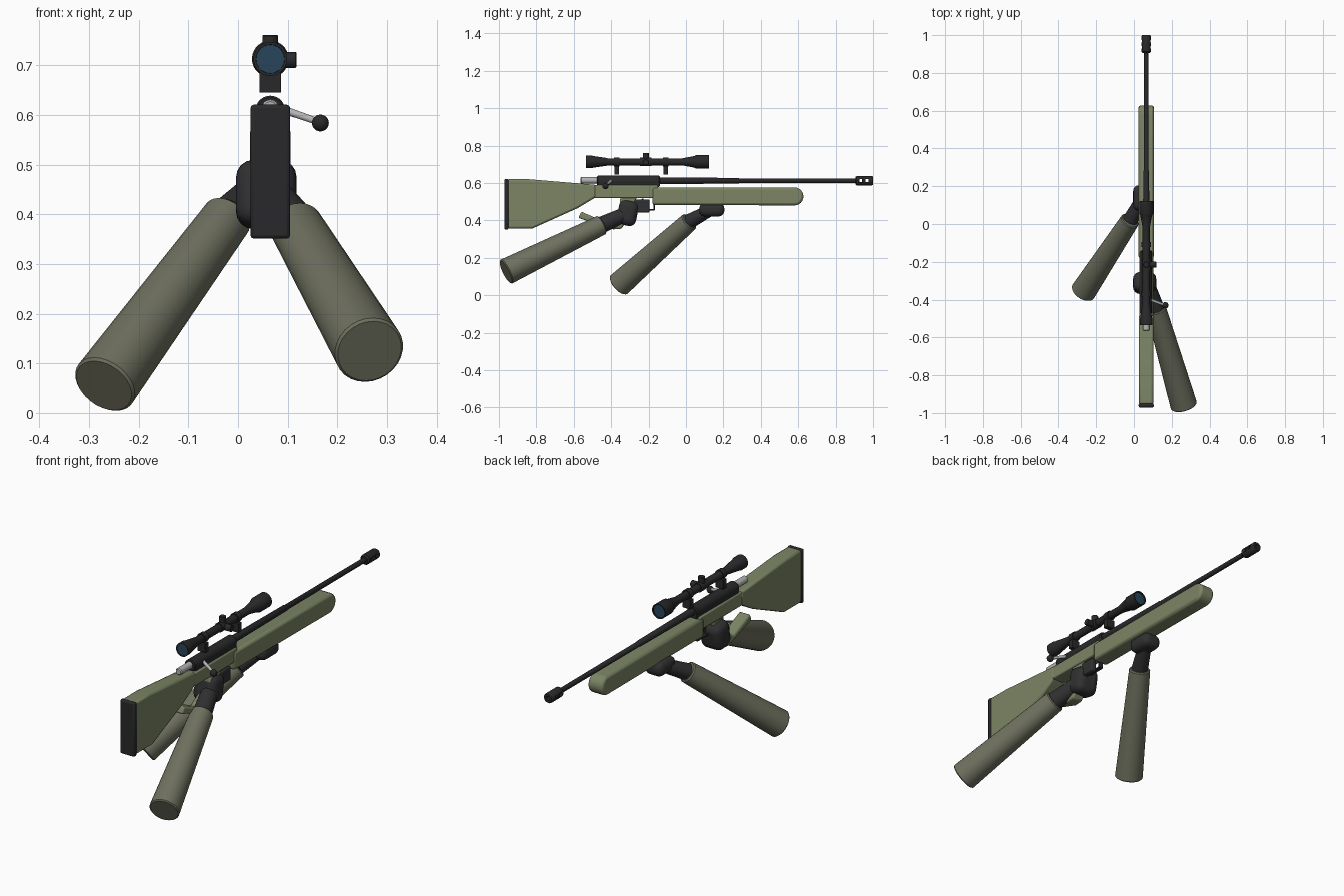
import bpy
import bmesh
import math
from mathutils import Vector

cube = bpy.data.objects.get("Cube")
if cube:
    bpy.data.objects.remove(cube, do_unlink=True)

CX = 0.065          # the rifle sits off centre
BORE = 0.612        # height of the barrel axis
SIGHT = 0.713       # height of the scope axis


def material(name, *rgb):
    m = bpy.data.materials.new(name)
    m.use_nodes = True
    m.diffuse_color = (*rgb, 1)
    m.node_tree.nodes["Principled BSDF"].inputs["Base Color"].default_value = (*rgb, 1)
    return m


OLIVE = material("olive_stock", 0.20, 0.235, 0.13)
CLOTH = material("sleeve_cloth", 0.16, 0.165, 0.115)
BLACK = material("black_metal", 0.022, 0.022, 0.024)
GLOVE = material("glove", 0.03, 0.03, 0.032)
STEEL = material("steel", 0.45, 0.45, 0.46)
GLASS = material("glass", 0.02, 0.06, 0.10)


def finish(name, bm, mat, bevel=0, segments=2):
    bmesh.ops.recalc_face_normals(bm, faces=bm.faces)
    mesh = bpy.data.meshes.new(name)
    bm.to_mesh(mesh)
    bm.free()
    ob = bpy.data.objects.new(name, mesh)
    bpy.context.collection.objects.link(ob)
    mesh.materials.append(mat)
    if bevel:
        mod = ob.modifiers.new("Bevel", "BEVEL")
        mod.width, mod.segments = bevel, segments
        mod.limit_method, mod.angle_limit = "ANGLE", math.radians(35)
    bpy.ops.object.select_all(action="DESELECT")
    ob.select_set(True)
    bpy.context.view_layer.objects.active = ob
    bpy.ops.object.shade_smooth_by_angle(angle=math.radians(35))
    return ob


def lathe(name, profile, mat, origin=(0, 0, 0), axis=(0, 1, 0), sides=28):
    """Revolve (distance, radius) pairs around an axis."""
    bm = bmesh.new()
    rings = []
    for d, r in profile:
        rings.append([bm.verts.new((r * math.cos(a), r * math.sin(a), d))
                      for a in (math.tau * i / sides for i in range(sides))])
    for a, b in zip(rings, rings[1:]):
        for i in range(sides):
            j = (i + 1) % sides
            bm.faces.new((a[i], a[j], b[j], b[i]))
    bm.faces.new(rings[0])
    bm.faces.new(rings[-1])
    ob = finish(name, bm, mat)
    ob.location = origin
    ob.rotation_euler = Vector(axis).to_track_quat("Z", "Y").to_euler()
    return ob


def rod(name, start, end, r0, r1, mat, soft=0):
    a, b = Vector(start), Vector(end)
    n = (b - a).length
    profile = [(0, r0), (n, r1)]
    if soft:
        profile = [(0, r0 - soft), (soft, r0), (n - soft, r1), (n, r1 - soft)]
    return lathe(name, profile, mat, a, b - a)


def slab(name, outline, half, mat, bevel=0.01):
    """Extrude a side outline of (y, z) points across the width."""
    bm = bmesh.new()
    face = bm.faces.new([bm.verts.new((CX - half, y, z)) for y, z in outline])
    out = bmesh.ops.extrude_face_region(bm, geom=[face])["geom"]
    bmesh.ops.translate(bm, vec=(half * 2, 0, 0),
                        verts=[v for v in out if isinstance(v, bmesh.types.BMVert)])
    return finish(name, bm, mat, bevel)


def box(name, centre, size, mat, bevel=0.004, tilt=0, segments=2):
    bm = bmesh.new()
    bmesh.ops.create_cube(bm, size=1)
    bmesh.ops.scale(bm, vec=size, verts=bm.verts)
    ob = finish(name, bm, mat, bevel, segments)
    ob.location, ob.rotation_euler = centre, (tilt, 0, 0)
    return ob


def ball(name, centre, radius, mat):
    bm = bmesh.new()
    bmesh.ops.create_uvsphere(bm, u_segments=20, v_segments=12, radius=radius)
    ob = finish(name, bm, mat)
    ob.location = centre
    return ob


# Stock
slab("butt_stock", [(-0.955, 0.62), (-0.84, 0.62), (-0.48, 0.59), (-0.48, 0.525),
                    (-0.58, 0.465), (-0.82, 0.357), (-0.955, 0.357)], 0.038, OLIVE)
box("butt_pad", (CX, -0.96, 0.486), (0.08, 0.022, 0.27), BLACK, 0.007)
slab("stock_body", [(-0.49, 0.588), (-0.15, 0.588), (-0.15, 0.52), (-0.49, 0.52)], 0.037, OLIVE, 0.006)
nose = [(0.58 + 0.048 * math.cos(a), 0.528 + 0.048 * math.sin(a))
        for a in (math.radians(d) for d in range(-90, 91, 15))]
slab("forend", [(-0.18, 0.577), (-0.18, 0.483)] + nose, 0.041, OLIVE, 0.012)
slab("pistol_grip", [(-0.575, 0.413), (-0.56, 0.447), (-0.43, 0.39), (-0.36, 0.43),
                     (-0.35, 0.53), (-0.26, 0.53), (-0.30, 0.42), (-0.345, 0.355),
                     (-0.39, 0.352)], 0.03, OLIVE, 0.008)

# Receiver, bolt and barrel
lathe("receiver", [(-0.475, 0.026), (-0.47, 0.03), (-0.145, 0.03), (-0.14, 0.026)], BLACK, (CX, 0, 0.609))
box("receiver_bed", (CX, -0.305, 0.592), (0.056, 0.33, 0.024), BLACK)
lathe("bolt_shroud", [(-0.565, 0.013), (-0.56, 0.017), (-0.46, 0.017)], STEEL, (CX, 0, 0.614))
rod("bolt_handle", (0.085, -0.40, 0.613), (0.16, -0.428, 0.587), 0.008, 0.007, STEEL)
ball("bolt_knob", (0.166, -0.43, 0.584), 0.017, BLACK)
lathe("barrel", [(-0.15, 0.018), (0.28, 0.015), (0.283, 0.013), (0.92, 0.012)], BLACK, (CX, 0, BORE))

# Muzzle brake with cross ports and an open bore
brake = lathe("muzzle_brake", [(0.905, 0.019), (0.912, 0.025), (0.994, 0.025), (1, 0.021),
                               (1, 0.01), (0.975, 0.01)], BLACK, (CX, 0, BORE))
for y in (0.935, 0.968):
    port = box("port_cutter", (CX, y, BORE), (0.1, 0.014, 0.016), BLACK, 0)
    port.hide_render = True
    bpy.context.view_layer.objects.active = brake
    cut = brake.modifiers.new("Port", "BOOLEAN")
    cut.object, cut.operation = port, "DIFFERENCE"
    bpy.ops.object.modifier_apply(modifier=cut.name)
    bpy.data.objects.remove(port, do_unlink=True)

# Trigger guard and trigger
for name, y, z, sy, sz in (("guard_front", -0.17, 0.49, 0.007, 0.07),
                           ("guard_bottom", -0.215, 0.457, 0.095, 0.007)):
    box(name, (CX, y, z), (0.024, sy, sz), BLACK, 0.002)
box("trigger", (CX, -0.225, 0.49), (0.01, 0.01, 0.055), BLACK, 0.002, 0.3)

# Scope
lathe("scope_tube", [(-0.528, 0.028), (-0.535, 0.029), (-0.535, 0.034), (-0.505, 0.034),
                     (-0.495, 0.031), (-0.425, 0.021), (-0.42, 0.019), (-0.02, 0.019),
                     (0.045, 0.031), (0.055, 0.037), (0.123, 0.037), (0.123, 0.032),
                     (0.114, 0.031)], BLACK, (CX, 0, SIGHT))
for name, y, r in (("eyepiece_lens", -0.5325, 0.0285), ("objective_lens", 0.116, 0.0315)):
    lathe(name, [(y - 0.001, r), (y + 0.001, r)], GLASS, (CX, 0, SIGHT))
for name, y in (("rear", -0.37), ("front", -0.108)):
    lathe(name + "_scope_ring", [(y - 0.014, 0.024), (y + 0.014, 0.024)], BLACK, (CX, 0, SIGHT))
    box(name + "_scope_mount", (CX, y, 0.668), (0.044, 0.026, 0.046), BLACK, 0.002)
lathe("turret_collar", [(-0.245, 0.023), (-0.185, 0.023)], BLACK, (CX, 0, SIGHT))
rod("elevation_turret", (CX, -0.215, SIGHT), (CX, -0.215, 0.761), 0.016, 0.016, BLACK, 0.002)
rod("windage_turret", (CX, -0.215, 0.711), (0.118, -0.215, 0.711), 0.016, 0.016, BLACK, 0.002)

# Gloved hands
box("trigger_hand_palm", (0.057, -0.312, 0.44), (0.122, 0.105, 0.135), GLOVE, 0.035, -0.2, 4)
box("trigger_finger", (0.085, -0.235, 0.477), (0.03, 0.08, 0.07), GLOVE, 0.008, 0, 3)
box("support_hand_palm", (0.046, 0.138, 0.457), (0.1, 0.134, 0.072), GLOVE, 0.03, 0, 4)

# Arms: a gloved wrist running into a flared sleeve
for name, hand, cuff, elbow, wrist_r, cuff_r, end_r in (
        ("trigger", (0.07, -0.31, 0.44), (0.117, -0.45, 0.376), (0.265, -0.963, 0.125), 0.041, 0.054, 0.071),
        ("support", (0.04, 0.13, 0.455), (-0.02, 0.02, 0.395), (-0.27, -0.36, 0.055), 0.036, 0.051, 0.067)):
    rod(name + "_wrist", hand, cuff, wrist_r - 0.004, wrist_r + 0.004, GLOVE)
    rod(name + "_sleeve", cuff, elbow, cuff_r, end_r, CLOTH, 0.005)
